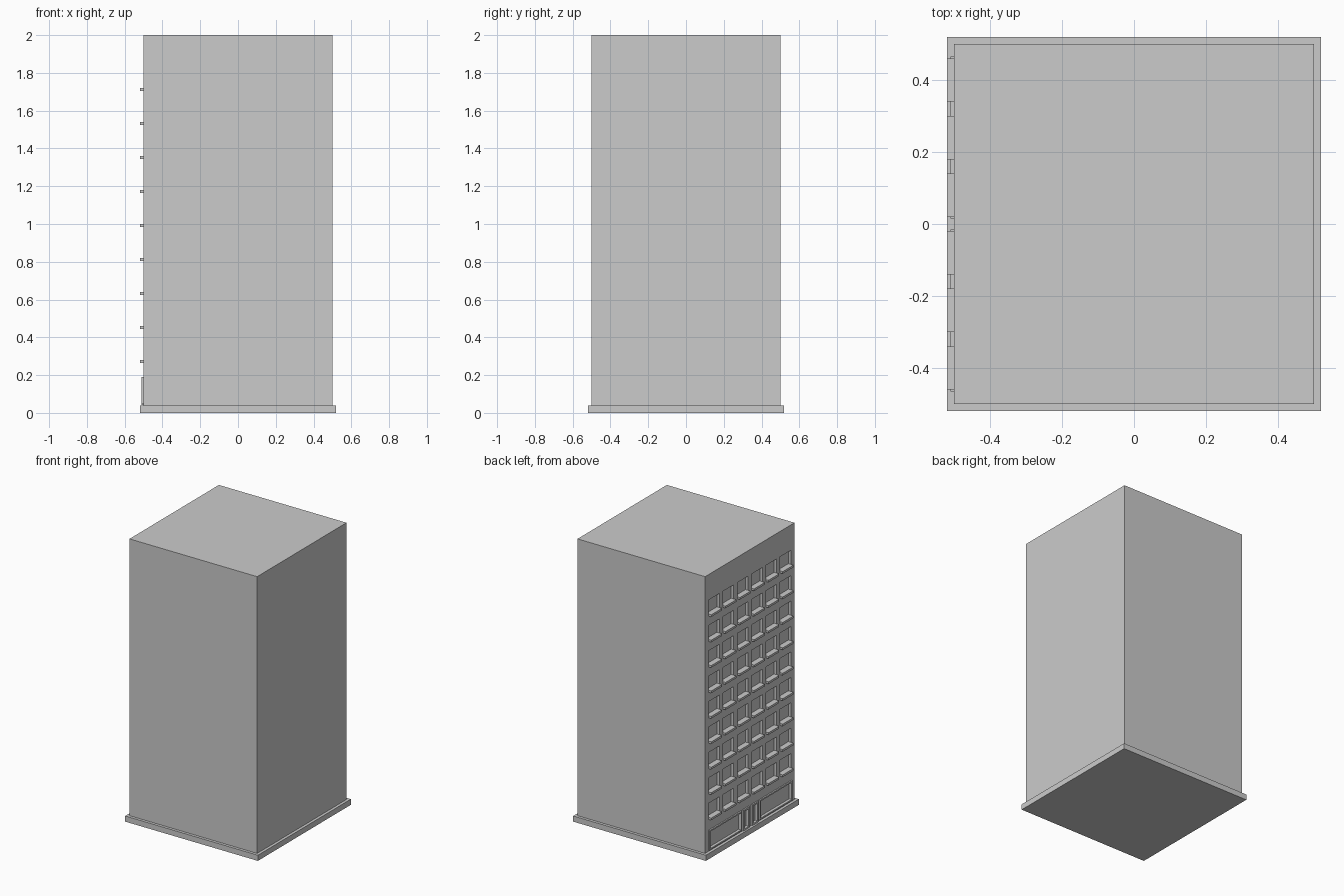
import bpy

if "Cube" in bpy.data.objects:
    bpy.data.objects.remove(bpy.data.objects["Cube"])


def box(name, x, y, z):
    """Box from (min, max) ranges on each axis."""
    bpy.ops.mesh.primitive_cube_add(size=1, location=[sum(r) / 2 for r in (x, y, z)])
    ob = bpy.context.object
    ob.name = name
    ob.scale = [r[1] - r[0] for r in (x, y, z)]
    bpy.ops.object.transform_apply(location=True, rotation=False, scale=True)
    return ob


def join(parts, name):
    bpy.ops.object.select_all(action='DESELECT')
    for p in parts:
        p.select_set(True)
    bpy.context.view_layer.objects.active = parts[0]
    bpy.ops.object.join()
    parts[0].name = name
    return parts[0]


def frame(name, y0, y1, z0, z1, t):
    """Raised rectangular surround on the facade."""
    x = (-0.51, -0.50)
    return join([
        box("left", x, (y0, y0 + t), (z0, z1)),
        box("right", x, (y1 - t, y1), (z0, z1)),
        box("head", x, (y0 + t, y1 - t), (z1 - t, z1)),
        box("foot", x, (y0 + t, y1 - t), (z0, z0 + t)),
    ], name)


# Plinth and tower
box("plinth", (-0.52, 0.52), (-0.52, 0.52), (0, 0.04))
tower = box("tower", (-0.5, 0.5), (-0.5, 0.5), (0.04, 2.0))

# Upper windows: recess cutters and projecting sills
cutters, sills = [], []
for row in range(9):
    z = 0.28 + 0.18 * row
    for col in range(6):
        y = -0.40 + 0.16 * col
        cutters.append(box("recess", (-0.6, -0.48), (y - 0.06, y + 0.06), (z, z + 0.10)))
        sills.append(box("sill", (-0.52, -0.50), (y - 0.06, y + 0.06), (z - 0.015, z)))
join(sills, "window_sills")

# Shop windows and doors, mirrored about the centre
for side in (-1, 1):
    for name, a, b, z0, t in (("shop_window", 0.10, 0.465, 0.05, 0.01),
                              ("door", 0.015, 0.085, 0.042, 0.012)):
        y0, y1 = sorted((side * a, side * b))
        frame(name + "_frame", y0, y1, z0, 0.19, t)
        cutters.append(box("recess", (-0.6, -0.49), (y0 + t, y1 - t), (z0 + t, 0.19 - t)))

# Cut the recesses
cutter = join(cutters, "recess_cutter")
mod = tower.modifiers.new("recesses", 'BOOLEAN')
mod.operation = 'DIFFERENCE'
mod.solver = 'EXACT'
mod.object = cutter
bpy.context.view_layer.objects.active = tower
bpy.ops.object.modifier_apply(modifier=mod.name)
bpy.data.objects.remove(cutter, do_unlink=True)
